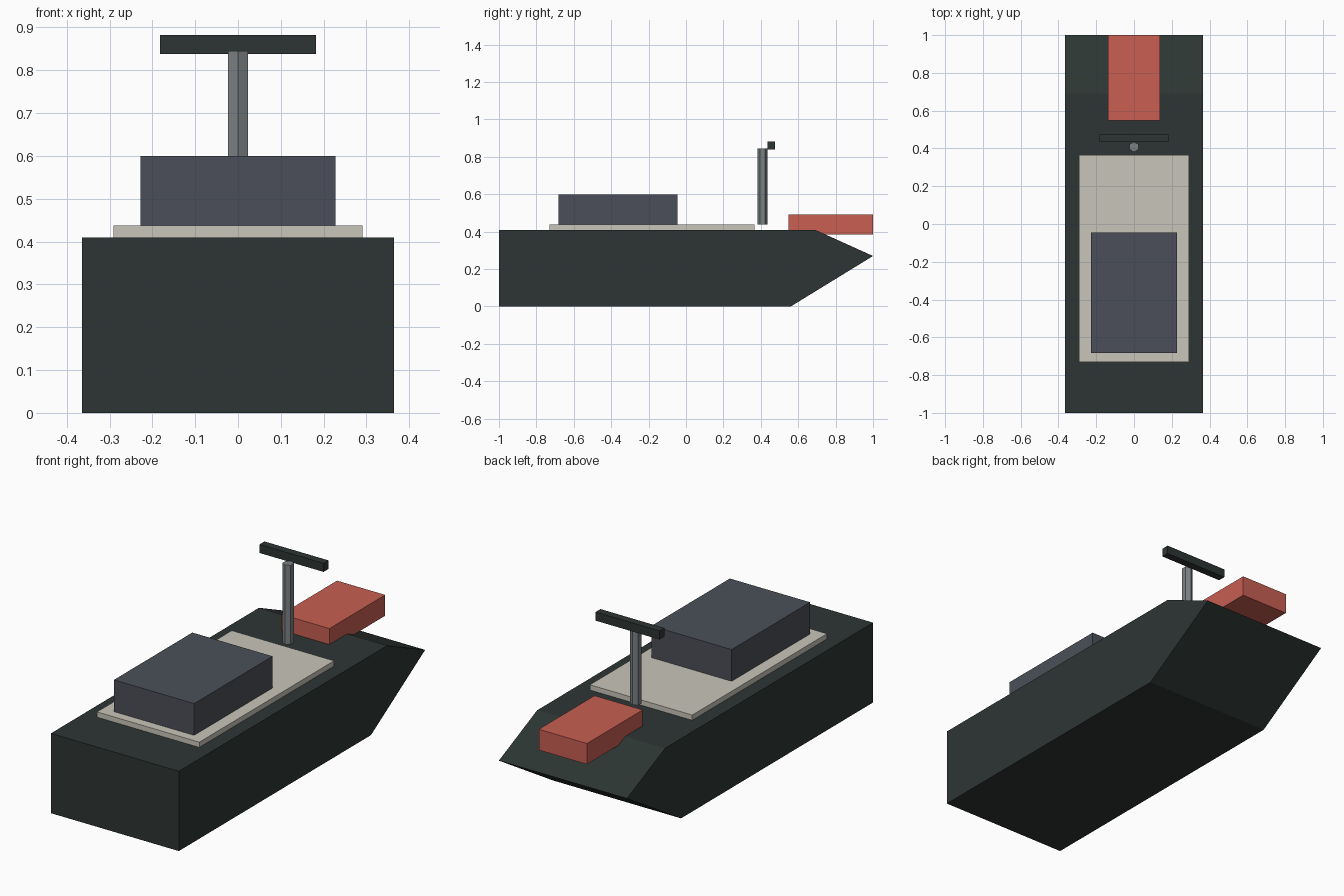
import bpy
import bmesh

cube = bpy.data.objects.get("Cube")
if cube:
    bpy.data.objects.remove(cube, do_unlink=True)


def material(name, r, g, b):
    mat = bpy.data.materials.new(name)
    mat.use_nodes = True
    mat.diffuse_color = (r, g, b, 1)
    bsdf = next(n for n in mat.node_tree.nodes if n.type == 'BSDF_PRINCIPLED')
    bsdf.inputs["Base Color"].default_value = (r, g, b, 1)
    return mat


def finish(name, bm, mat):
    bmesh.ops.recalc_face_normals(bm, faces=bm.faces)
    mesh = bpy.data.meshes.new(name)
    bm.to_mesh(mesh)
    bm.free()
    mesh.materials.append(mat)
    obj = bpy.data.objects.new(name, mesh)
    bpy.context.collection.objects.link(obj)
    return obj


def extruded(name, profile, half_width, mat):
    """Side profile of (y, z) points, extruded across x."""
    bm = bmesh.new()
    side = bm.faces.new([bm.verts.new((-half_width, y, z)) for y, z in profile])
    new = bmesh.ops.extrude_face_region(bm, geom=[side], use_keep_orig=True)["geom"]
    moved = [v for v in new if isinstance(v, bmesh.types.BMVert)]
    bmesh.ops.translate(bm, verts=moved, vec=(2 * half_width, 0, 0))
    return finish(name, bm, mat)


def box(name, half_width, y0, y1, z0, z1, mat):
    return extruded(name, [(y0, z0), (y1, z0), (y1, z1), (y0, z1)], half_width, mat)


dark = material("dark green grey", 0.026, 0.036, 0.034)
cream = material("cream", 0.584, 0.558, 0.491)
slate = material("slate", 0.070, 0.078, 0.098)
red = material("coral red", 0.578, 0.114, 0.084)
metal = material("metal grey", 0.205, 0.223, 0.231)

# Hull with wedge-shaped bow
hull_profile = [(-1, 0), (0.56, 0), (1, 0.27), (0.69, 0.41), (-1, 0.41)]
extruded("hull", hull_profile, 0.364, dark)

# Deck fittings
box("deck_pad", 0.291, -0.73, 0.365, 0.41, 0.437, cream)
box("cabin", 0.228, -0.682, -0.045, 0.437, 0.6, slate)
box("bow_block", 0.137, 0.547, 1, 0.385, 0.492, red)

# Hexagonal mast and its crossbar
bpy.ops.mesh.primitive_cylinder_add(vertices=6, radius=0.027, depth=0.408,
                                    location=(0, 0.408, 0.641))
mast = bpy.context.object
mast.name = "mast"
mast.data.materials.append(metal)
box("mast_crossbar", 0.182, 0.435, 0.475, 0.838, 0.882, dark)
